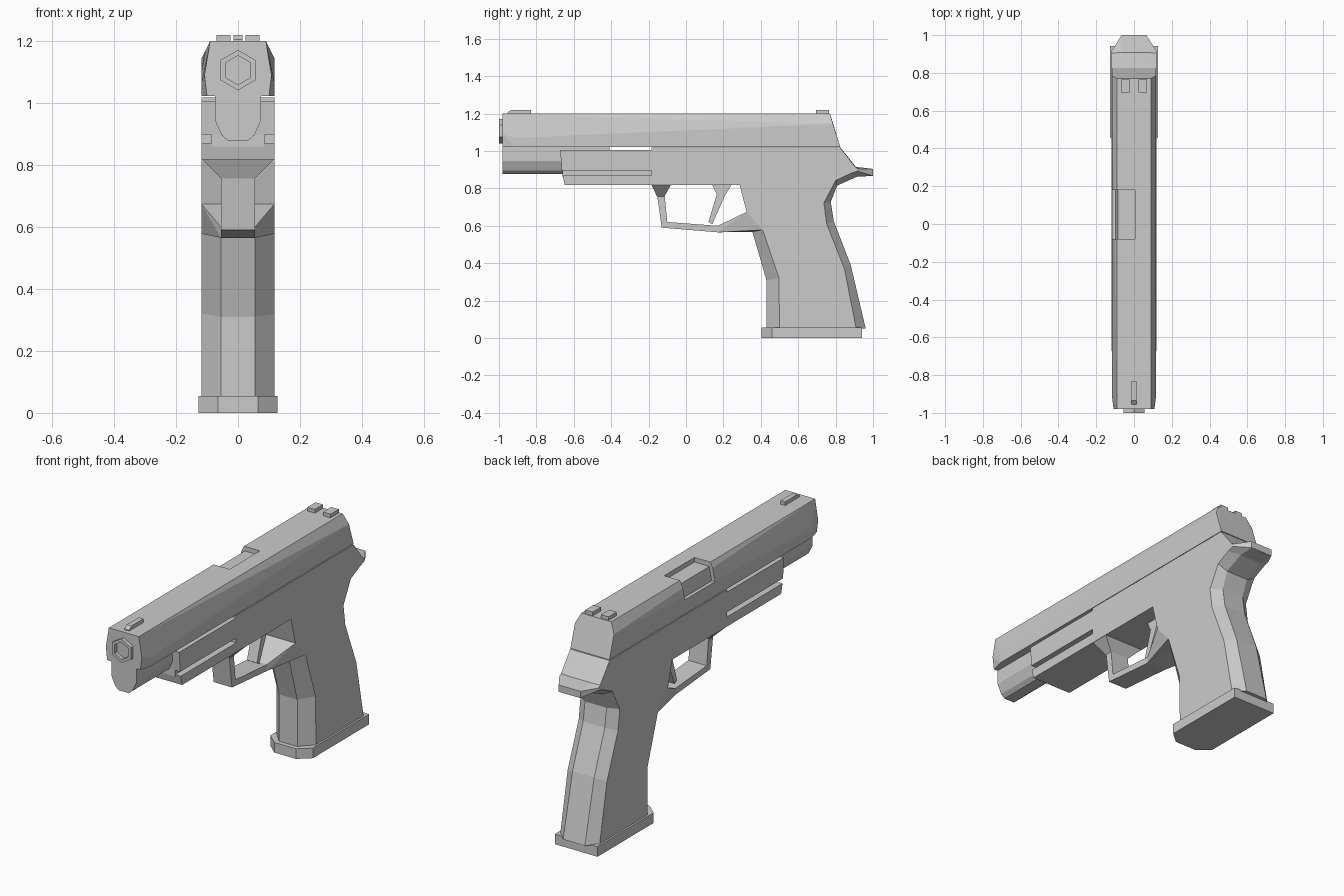
import bpy, bmesh, math
from mathutils import Vector

if "Cube" in bpy.data.objects:
    bpy.data.objects.remove(bpy.data.objects["Cube"])

W = 0.118  # half width of the frame


def finish(name, bm):
    bmesh.ops.recalc_face_normals(bm, faces=bm.faces[:])
    me = bpy.data.meshes.new(name)
    bm.to_mesh(me)
    bm.free()
    ob = bpy.data.objects.new(name, me)
    bpy.context.collection.objects.link(ob)
    return ob


def prism(name, pts, axis, a, b):
    """Extrude a 2D outline along an axis from a to b."""
    place = {'x': lambda p, d: (d, p[0], p[1]),
             'y': lambda p, d: (p[0], d, p[1]),
             'z': lambda p, d: (p[0], p[1], d)}[axis]
    bm = bmesh.new()
    f = bm.faces.new([bm.verts.new(place(p, a)) for p in pts])
    r = bmesh.ops.extrude_face_region(bm, geom=[f])
    move = Vector(place((0, 0), b - a))
    bmesh.ops.translate(bm, vec=move, verts=[v for v in r['geom'] if isinstance(v, bmesh.types.BMVert)])
    return finish(name, bm)


def hull(name, pts):
    """Convex solid from points mirrored across x."""
    bm = bmesh.new()
    for x, y, z in pts:
        bm.verts.new((x, y, z))
        bm.verts.new((-x, y, z))
    bmesh.ops.convex_hull(bm, input=bm.verts[:])
    bmesh.ops.dissolve_limit(bm, angle_limit=0.02, verts=bm.verts[:], edges=bm.edges[:])
    return finish(name, bm)


def box(name, x0, x1, y0, y1, z0, z1):
    return prism(name, [(x0, y0), (x1, y0), (x1, y1), (x0, y1)], 'z', z0, z1)


# Slide with ejection port cut on the left and top
slide = hull("slide", [(.09, -.98, 1.2), (.108, -.98, 1.09), (.1, -.98, 1.022),
                       (.117, -.91, 1.07), (.117, -.91, 1.022),
                       (.09, .77, 1.2), (.117, .785, 1.145), (.117, .825, 1.022)])
cutter = box("port_cutter", -.2, .005, -.08, .18, 1.1, 1.3)
cutter.hide_render = True
cutter.hide_viewport = True
cut = slide.modifiers.new("port", 'BOOLEAN')
cut.object = cutter
cut.operation = 'DIFFERENCE'
cut.solver = 'EXACT'
prism("chamber_hood", [(-.1, 1.09), (-.085, 1.175), (.006, 1.175), (.006, 1.09)], 'y', -.081, .181)

# Sights
for s in (-1, 1):
    box("rear_sight", s * .025, s * .07, .695, .765, 1.19, 1.22)
prism("front_sight", [(-.955, 1.19), (-.955, 1.205), (-.935, 1.22), (-.83, 1.22), (-.83, 1.19)],
      'x', -.014, .014)

# Hexagonal muzzle ring
bm = bmesh.new()
loops = []
for r, y in ((.065, -.975), (.065, -1), (.047, -1), (.047, -.975)):
    loops.append([bm.verts.new((r * math.sin(i * math.pi / 3), y, 1.106 + r * math.cos(i * math.pi / 3)))
                  for i in range(6)])
for k in range(4):
    for i in range(6):
        j = (i + 1) % 6
        bm.faces.new((loops[k][i], loops[k][j], loops[k - 1][j], loops[k - 1][i]))
finish("muzzle", bm)

# Rounded underside of the slide nose
half = [(.075, 1.03), (.075, .945), (.052, .895), (.03, .877)]
prism("slide_nose", half + [(-x, z) for x, z in reversed(half)], 'y', -.98, -.41)

# Frame: accessory rail bars around a recessed core, then full-width body
prism("rail_lower", [(-.66, .87), (-.648, .818), (-.18, .818), (-.18, .87)], 'x', -W, W)
prism("rail_upper", [(-.673, 1.005), (-.664, .896), (-.18, .896), (-.18, 1.005)], 'x', -W, W)
box("rail_core", -.085, .085, -.66, -.18, .86, .9)
box("frame_body", -W, W, -.185, .3, .818, 1.018)

# Grip: stations of front centre, front side, back side, back centre (y, z)
stations = [
    ((.43, .05), (.5, .05), (.91, .05), (.961, .05)),
    ((.43, .31), (.497, .32), (.847, .37), (.881, .39)),
    ((.355, .568), (.41, .578), (.752, .61), (.79, .625)),
    ((.324, .674), (.324, .674), (.737, .722), (.774, .728)),
    ((.289, .81), (.289, .81), (.8, .842), (.808, .815)),
    ((.289, .84), (.289, .84), (.88, .88), (.913, .862)),
    ((.289, .87), (.289, .87), (.915, .892), (1.0, .867)),
    ((.289, .9), (.289, .9), (.918, .905), (1.0, .904)),
    ((.289, .93), (.289, .93), (.905, .915), (.908, .915)),
    ((.289, 1.018), (.289, 1.018), (.824, 1.018), (.826, 1.018)),
]
bm = bmesh.new()
rings = []
for st in stations:
    side = [(x, y, z) for x, (y, z) in zip((.055, W, W, .065), st)]
    rings.append([bm.verts.new(p) for p in side + [(-x, y, z) for x, y, z in reversed(side)]])
for a, b in zip(rings, rings[1:]):
    for i in range(8):
        j = (i + 1) % 8
        bm.faces.new((a[i], a[j], b[j], b[i]))
bm.faces.new(rings[0])
bm.faces.new(rings[-1])
finish("grip", bm)

# Magazine base plate
prism("magazine_base", [(-.065, .405), (.065, .405), (.128, .46), (.128, .942),
                        (-.128, .942), (-.128, .46)], 'z', 0, .055)

# Trigger guard with flares into the frame and the grip
prism("trigger_guard", [(-.155, .77), (-.13, .59), (.17, .565), (.18, .565), (.18, .6), (.17, .6),
                        (-.1, .62), (-.115, .77)], 'x', -.055, .055)
hull("guard_front_flare", [(W, -.185, .82), (W, -.08, .82), (.055, -.155, .757), (.055, -.115, .757)])
hull("guard_rear_flare", [(.055, .17, .6), (.055, .17, .565), (W, .324, .674),
                          (.055, .355, .568), (W, .41, .578)])

# Trigger
prism("trigger", [(.135, .83), (.25, .83), (.21, .765), (.14, .608), (.12, .62), (.165, .77)],
      'x', -.03, .03)
